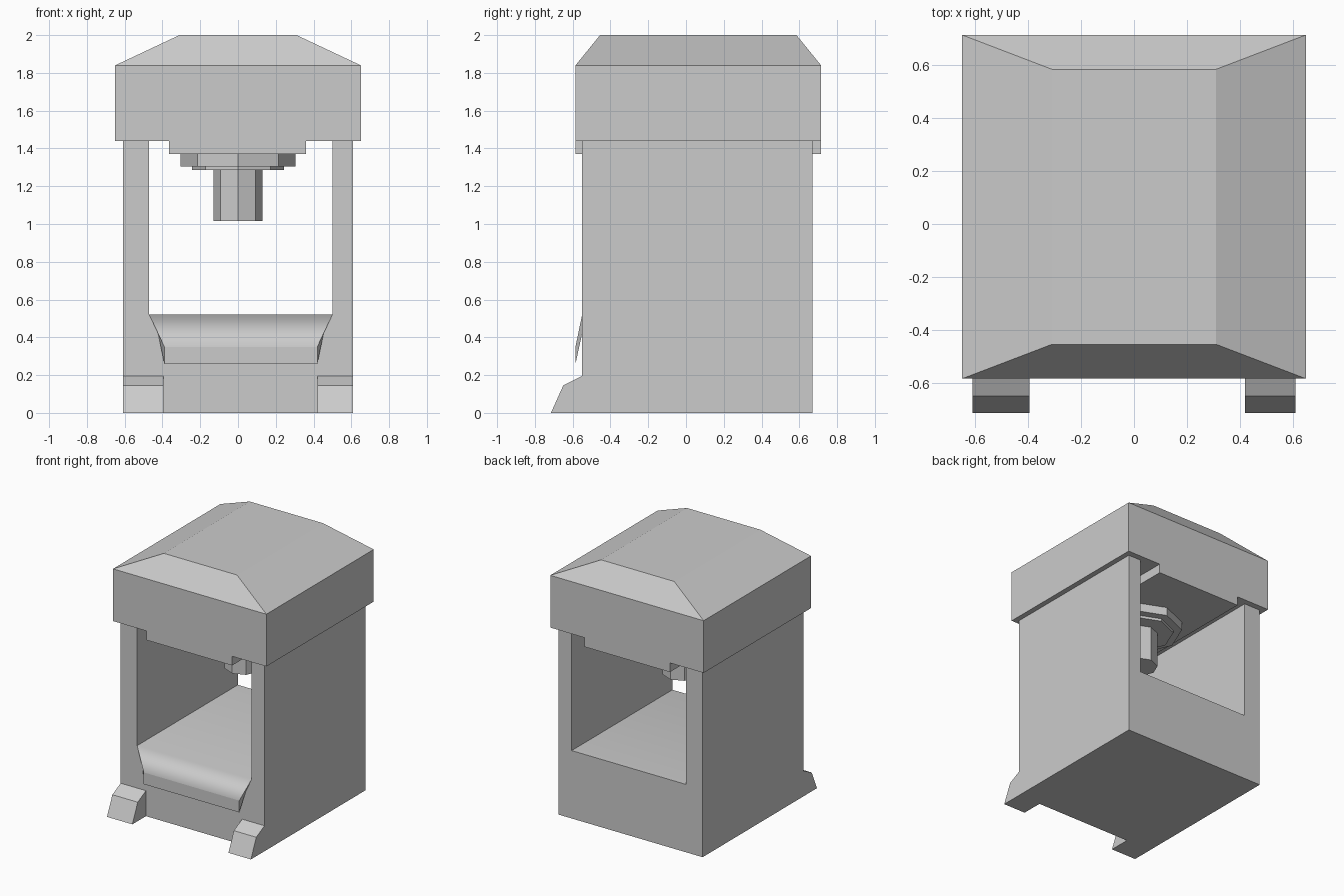
import bpy, bmesh

if "Cube" in bpy.data.objects:
    bpy.data.objects.remove(bpy.data.objects["Cube"])


def finish(name, bm):
    bmesh.ops.recalc_face_normals(bm, faces=bm.faces)
    mesh = bpy.data.meshes.new(name)
    bm.to_mesh(mesh)
    bm.free()
    obj = bpy.data.objects.new(name, mesh)
    bpy.context.collection.objects.link(obj)
    return obj


def prism(profile, axis, a, b):
    """Extrude a 2D profile along x (profile is y,z) or y (profile is x,z)."""
    bm = bmesh.new()
    place = (lambda p, t: (t, p[0], p[1])) if axis == "x" else (lambda p, t: (p[0], t, p[1]))
    rings = [[bm.verts.new(place(p, t)) for p in profile] for t in (a, b)]
    for ring in rings:
        bm.faces.new(ring)
    n = len(profile)
    for i in range(n):
        j = (i + 1) % n
        bm.faces.new((rings[0][i], rings[0][j], rings[1][j], rings[1][i]))
    return bm


# Body: U-shaped frame, its floor surface is supplied by the tray
bm = prism([(-.61, 0), (.61, 0), (.61, 1.44), (.5, 1.44), (.5, .52),
            (-.47, .52), (-.47, 1.44), (-.61, 1.44)], "y", -.55, .67)
bmesh.ops.recalc_face_normals(bm, faces=bm.faces)
floor = [f for f in bm.faces if all(abs(v.co.z - .52) < .001 for v in f.verts)]
bmesh.ops.delete(bm, geom=floor, context="FACES_ONLY")
finish("body_frame", bm)

# Tray: floor flowing over into a tapered front lip
bm = bmesh.new()
stations = [(.67, .52, -.47, .5), (-.55, .52, -.47, .5), (-.585, .35, -.39, .42),
            (-.585, .26, -.39, .42), (-.55, .42, -.423, .453)]
rows = [[bm.verts.new((x, y, z)) for x in (x0, x1)] for y, z, x0, x1 in stations]
for k, (r, s) in enumerate(zip(rows, rows[1:])):
    bm.faces.new((r[0], r[1], s[1], s[0])).smooth = k < 2
for side in (0, 1):
    bm.faces.new([r[side] for r in rows[1:]])
bm.edges.ensure_lookup_table()
for e in bm.edges:
    e.smooth = e.verts[0] in rows[1] and e.verts[1] in rows[1]
tray = finish("tray", bm)
if tray.data.polygons[0].normal.z < 0:
    tray.data.flip_normals()
mod = tray.modifiers.new("weighted", "WEIGHTED_NORMAL")
mod.keep_sharp = True

# Head: stepped underside, hipped roof
bm = prism([(-.65, 1.44), (-.365, 1.44), (-.365, 1.37), (.36, 1.37), (.36, 1.44),
            (.65, 1.44), (.65, 1.84), (.31, 2), (-.31, 2), (-.65, 1.84)],
           "y", -.585, .715)
for sign in (-1, 1):
    eaves = [v for v in bm.verts if abs(v.co.z - 1.84) < .001 and (v.co.y - .065) * sign > 0]
    bmesh.ops.connect_verts(bm, verts=eaves)
for v in bm.verts:
    if v.co.z > 1.95:
        v.co.y += .13 if v.co.y < 0 else -.13
finish("head", bm)

# Feet at the front corners
for side, a, b in (("left", -.61, -.395), ("right", .42, .61)):
    finish(side + "_foot", prism([(-.55, 0), (-.715, 0), (-.65, .145), (-.55, .195)], "x", a, b))

# Octagonal nozzle and its collars
for name, r, z0, z1 in (("upper_collar", .305, 1.305, 1.37),
                        ("lower_collar", .243, 1.285, 1.305),
                        ("nozzle", .13, 1.015, 1.285)):
    bpy.ops.mesh.primitive_cylinder_add(vertices=8, radius=r, depth=z1 - z0,
                                        location=(0, .06, (z0 + z1) / 2))
    bpy.context.object.name = name
